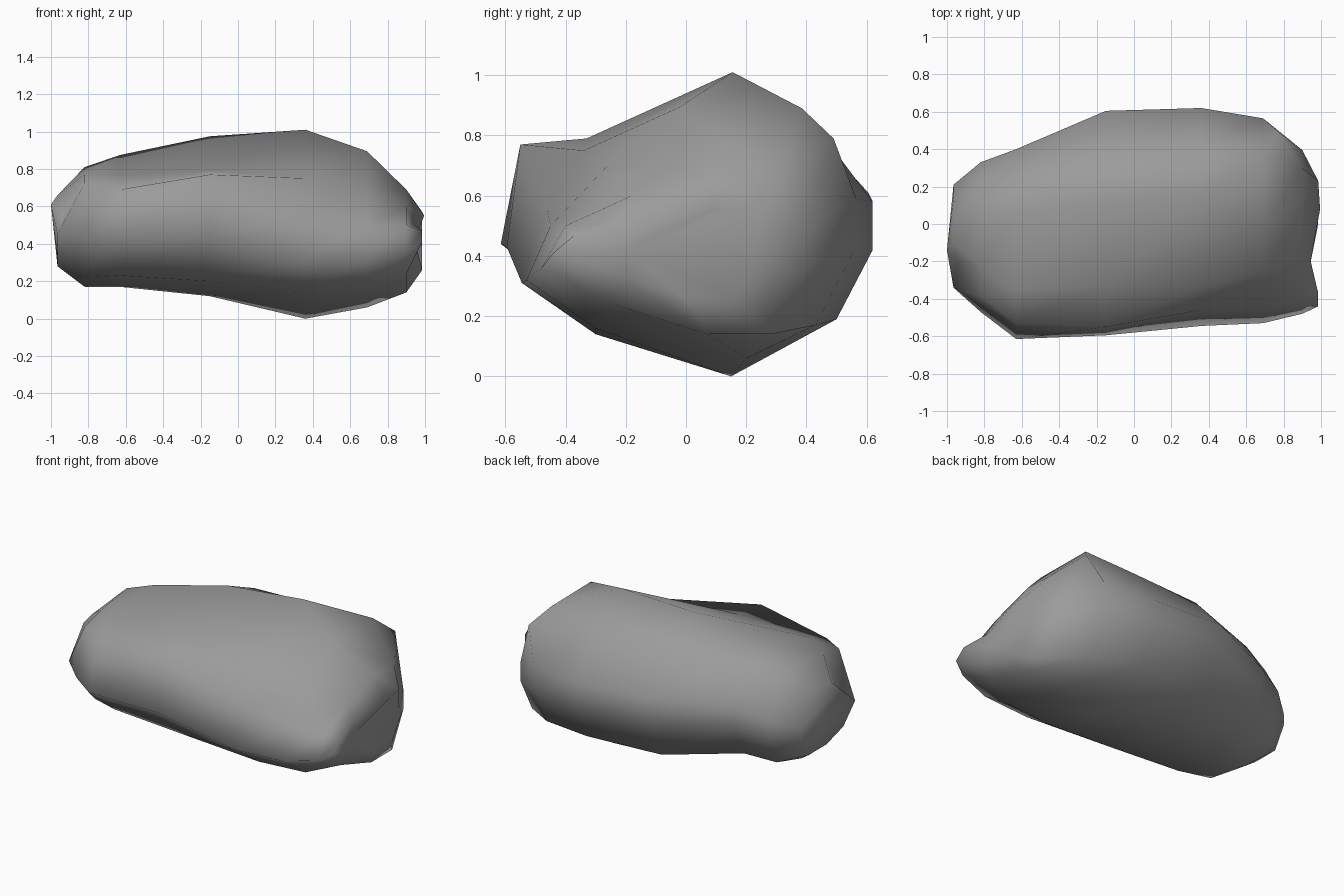
import bpy, bmesh

if "Cube" in bpy.data.objects:
    bpy.data.objects.remove(bpy.data.objects["Cube"])

# Cross-sections (y, z) from the left end to the right end; each ring runs
# top, top-back, back, low-back, bottom, low-front, front, front shoulder, upper front
xs = [-0.965, -0.82, -0.63, -0.15, 0.36, 0.69, 0.90, 0.985]
rings = [
    [(.02, .66), (.14, .60), (.21, .45), (.13, .28), (-.05, .28), (-.22, .33), (-.34, .45), (-.2, .56), (-.1, .66)],
    [(.04, .81), (.21, .73), (.33, .48), (.25, .24), (0, .17), (-.28, .22), (-.47, .43), (-.385, .727), (-.22, .77)],
    [(.06, .875), (.27, .79), (.40, .53), (.31, .27), (0, .17), (-.35, .23), (-.615, .44), (-.53, .69), (-.35, .765)],
    [(.12, .975), (.38, .86), (.605, .53), (.46, .19), (.06, .12), (-.35, .2), (-.595, .43), (-.55, .77), (-.33, .79)],
    [(.155, 1.01), (.41, .86), (.62, .5), (.5, .19), (.15, 0), (-.3, .14), (-.545, .31), (-.46, .55), (-.34, .75)],
    [(-.02, .895), (.385, .89), (.565, .51), (.43, .17), (.2, .06), (-.3, .16), (-.53, .32), (-.45, .5), (-.26, .70)],
    [(.11, .69), (.3, .68), (.395, .42), (.28, .14), (.07, .14), (-.24, .24), (-.48, .36), (-.4, .5), (-.18, .6)],
    [(.08, .55), (.23, .57), (.23, .41), (.16, .26), (0, .26), (-.2, .33), (-.44, .41), (-.37, .47), (-.2, .5)],
]
left_tip, right_tip = (-1.0, -.14, .61), (.945, -.2, .42)


def make_ring(bm, x, points):
    """One loop of vertices; the back wall point becomes a short upright edge."""
    y, z = points[2]
    h = .08 * min(1, y / .5)
    points = points[:2] + [(y, z + h), (y, z - h)] + points[3:]
    return [bm.verts.new((x, py, pz)) for py, pz in points]


bm = bmesh.new()
loops = [make_ring(bm, x, ring) for x, ring in zip(xs, rings)]
n = len(loops[0])

# Dents beside the front corners, and the spur on the right back corner
for i in (6, 9):
    loops[-1][i].co.x -= 0.04
loops[-1][0].co.x += 0.01
loops[0][8].co.x += 0.03
spur = bm.verts.new((.775, .49, .79))

# Skin between neighbouring rings (the spur pokes out of one panel)
for k, (a, b) in enumerate(zip(loops, loops[1:])):
    for i in range(n):
        j = (i + 1) % n
        quad = (a[i], a[j], b[j], b[i])
        if (k, i) == (5, 1):
            for p, q in zip(quad, quad[1:] + quad[:1]):
                bm.faces.new((p, q, spur))
        else:
            bm.faces.new(quad)

# Blunt end caps
for loop, tip in ((loops[0], left_tip), (loops[-1], right_tip)):
    pole = bm.verts.new(tip)
    for i in range(n):
        bm.faces.new((loop[i], loop[(i + 1) % n], pole))

bmesh.ops.recalc_face_normals(bm, faces=bm.faces[:])
for f in bm.faces:
    f.smooth = True

mesh = bpy.data.meshes.new("boulder")
bm.to_mesh(mesh)
bm.free()
boulder = bpy.data.objects.new("boulder", mesh)
bpy.context.collection.objects.link(boulder)

# Dark stone
stone = bpy.data.materials.new("stone")
stone.diffuse_color = (.33, .33, .33, 1)
stone.use_nodes = True
stone.node_tree.nodes["Principled BSDF"].inputs["Base Color"].default_value = stone.diffuse_color
mesh.materials.append(stone)
